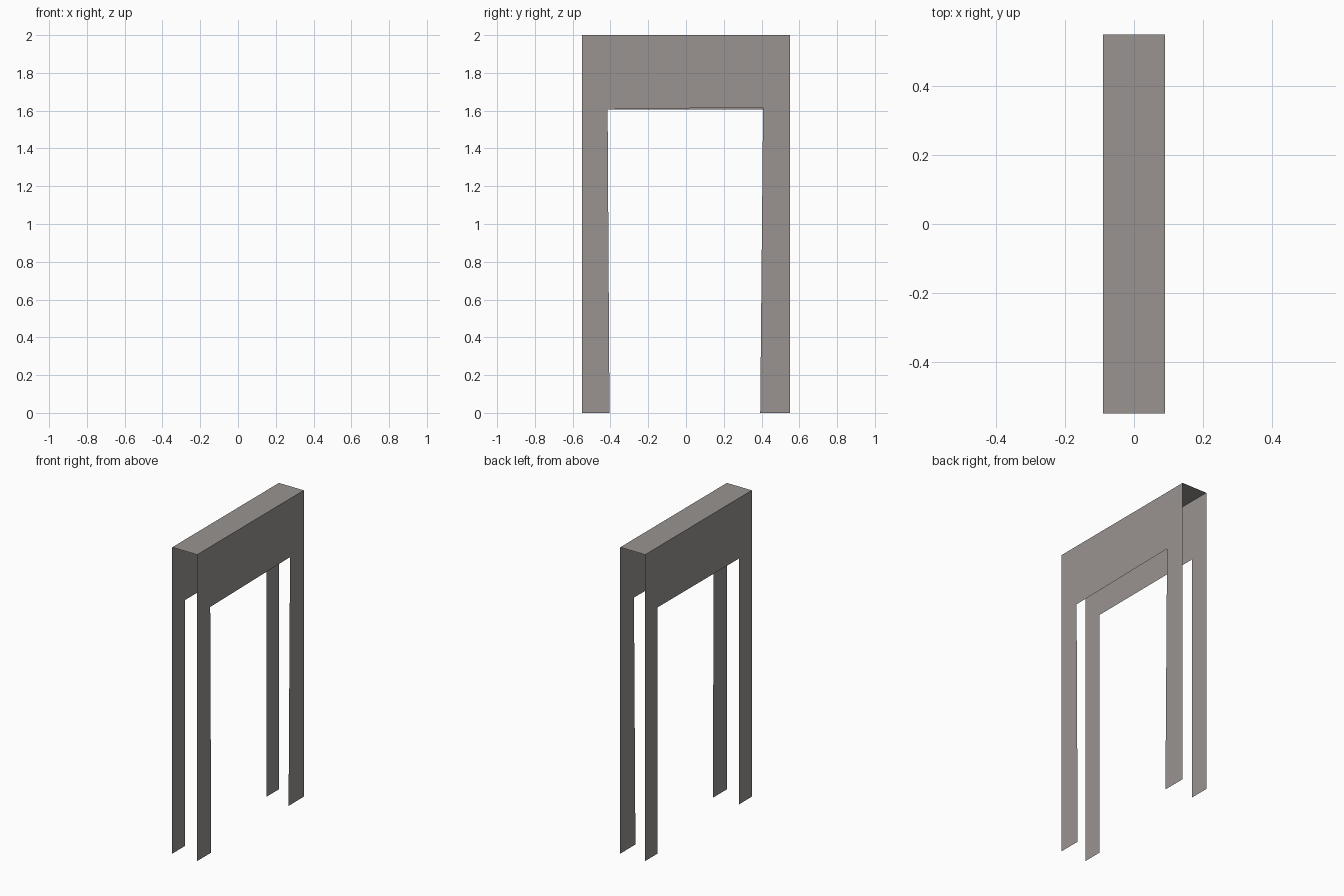
import bpy

if "Cube" in bpy.data.objects:
    bpy.data.objects.remove(bpy.data.objects["Cube"])

HALF_W, HALF_L, TOP = 0.09, 0.55, 2.0

# One warm grey for the whole frame
grey = bpy.data.materials.new("warm grey")
grey.diffuse_color = (0.32, 0.295, 0.28, 1.0)
grey.use_nodes = True
grey.node_tree.nodes["Principled BSDF"].inputs["Base Color"].default_value = grey.diffuse_color


def sheet(name, verts, faces):
    mesh = bpy.data.meshes.new(name)
    mesh.from_pydata(verts, [], faces)
    mesh.materials.append(grey)
    obj = bpy.data.objects.new(name, mesh)
    bpy.context.collection.objects.link(obj)
    return obj


def portal_side(name, x, opening):
    """Thin upright sheet with a doorway; opening runs from the -y foot to the +y foot."""
    outline = [(-HALF_L, 0), *opening, (HALF_L, 0), (HALF_L, TOP), (-HALF_L, TOP)]
    face = list(range(len(outline)))
    if x < 0:
        face.reverse()  # face outwards
    return sheet(name, [(x, y, z) for y, z in outline], [face])


# Two open sides, the right one cut slightly out of square
portal_side("right_side", HALF_W,
            [(-0.405, 0), (-0.415, 1.607), (0.408, 1.618), (0.393, 0)])
portal_side("left_side", -HALF_W,
            [(-0.42, 0), (-0.42, 1.605), (0.42, 1.607), (0.42, 0)])

# Flat cap joining the sides; ends and underside stay open
sheet("top_cap",
      [(-HALF_W, -HALF_L, TOP), (HALF_W, -HALF_L, TOP),
       (HALF_W, HALF_L, TOP), (-HALF_W, HALF_L, TOP)],
      [(0, 1, 2, 3)])
